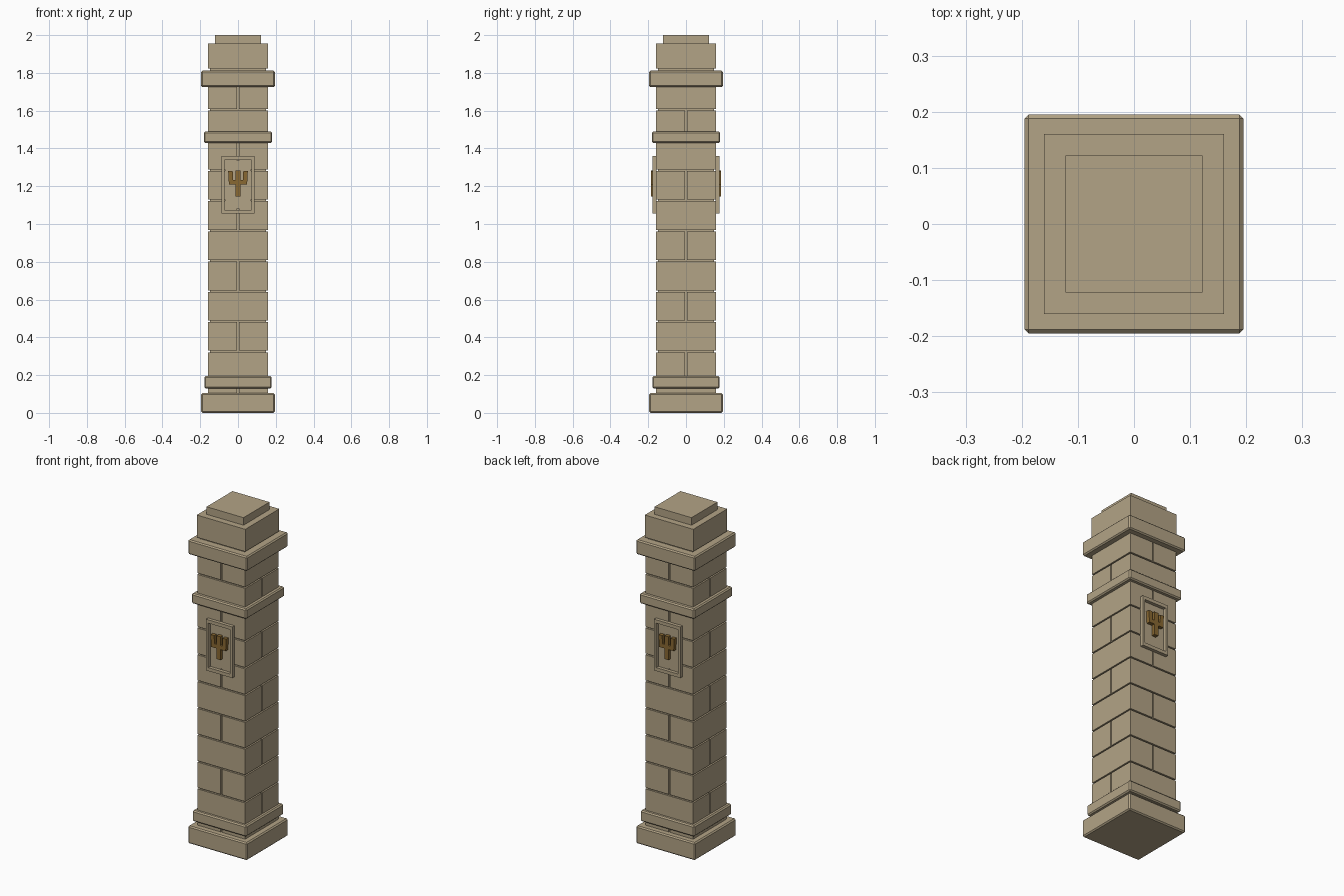
import bpy, bmesh, math
from mathutils import Matrix

if "Cube" in bpy.data.objects:
    bpy.data.objects.remove(bpy.data.objects["Cube"])


def material(name, rgb):
    m = bpy.data.materials.new(name)
    m.diffuse_color = (*rgb, 1)
    m.use_nodes = True
    m.node_tree.nodes["Principled BSDF"].inputs["Base Color"].default_value = m.diffuse_color
    return m


stone = material("sandstone", (0.45, 0.37, 0.24))
brass = material("aged_brass", (0.25, 0.14, 0.032))


def add_box(bm, lo, hi):
    size = [h - l for l, h in zip(lo, hi)]
    mid = [(h + l) / 2 for l, h in zip(lo, hi)]
    bmesh.ops.create_cube(bm, size=1, matrix=Matrix.Translation(mid) @ Matrix.Diagonal((*size, 1)))


def finish(name, bm, mat, bevel=0):
    mesh = bpy.data.meshes.new(name)
    bm.to_mesh(mesh)
    bm.free()
    mesh.materials.append(mat)
    ob = bpy.data.objects.new(name, mesh)
    bpy.context.collection.objects.link(ob)
    if bevel:
        mod = ob.modifiers.new("edge_bevel", 'BEVEL')
        mod.width = bevel
        mod.segments = 1
    return ob


def square_slab(name, half, z0, z1, bevel=0):
    bm = bmesh.new()
    add_box(bm, (-half, -half, z0), (half, half, z1))
    return finish(name, bm, stone, bevel)


# Recessed core seen in the joints
square_slab("core", 0.147, 0.05, 1.85)

# Stone courses, each split in two, alternating direction
HALF, GAP, PITCH = 0.158, 0.004, 0.16
bm = bmesh.new()
for k in range(11):
    z0 = 0.005 + PITCH * k + GAP
    z1 = min(z0 + PITCH - 2 * GAP, 1.74)
    for lo, hi in ((-HALF, -GAP), (GAP, HALF)):
        if k % 2 == 0:
            add_box(bm, (lo, -HALF, z0), (hi, HALF, z1))
        else:
            add_box(bm, (-HALF, lo, z0), (HALF, hi, z1))
finish("stone_courses", bm, stone)

# Projecting bands with chamfered edges
square_slab("base_plinth", 0.195, 0.0, 0.105, 0.007)
square_slab("base_band", 0.178, 0.13, 0.195, 0.007)
square_slab("upper_band", 0.181, 1.43, 1.49, 0.007)
square_slab("cornice", 0.195, 1.725, 1.812, 0.007)

# Stepped cap
square_slab("cap_block", 0.16, 1.822, 1.955)
square_slab("cap_top", 0.122, 1.955, 2.0)

# Framed plaque and trident on the front and the back
for side, angle in (("front", 0), ("back", math.pi)):
    turn = Matrix.Rotation(angle, 4, 'Z')

    frame = bmesh.new()
    for s in (-1, 1):
        x0, x1 = sorted((s * 0.072, s * 0.087))
        add_box(frame, (x0, -0.178, 1.055), (x1, -0.155, 1.36))
    for z0, z1 in ((1.055, 1.075), (1.34, 1.36)):
        add_box(frame, (-0.072, -0.178, z0), (0.072, -0.155, z1))

    panel = bmesh.new()
    add_box(panel, (-0.068, -0.163, 1.081), (0.068, -0.155, 1.335))

    # Trident outline, right half mirrored to the left
    half = [(0.013, 1.145), (0.013, 1.208), (0.048, 1.208), (0.052, 1.28),
            (0.028, 1.28), (0.026, 1.232), (0.013, 1.232), (0.013, 1.284)]
    outline = half + [(-x, z) for x, z in reversed(half)]
    trident = bmesh.new()
    face = trident.faces.new([trident.verts.new((x, -0.185, z)) for x, z in outline])
    out = bmesh.ops.extrude_face_region(trident, geom=[face])
    bmesh.ops.translate(trident, vec=(0, 0.025, 0),
                        verts=[v for v in out["geom"] if isinstance(v, bmesh.types.BMVert)])
    if face not in trident.faces[:]:
        trident.faces.new([v for v in trident.verts if v.co.y < -0.18])
    bmesh.ops.recalc_face_normals(trident, faces=trident.faces[:])

    for name, mesh, mat in (("plaque_frame", frame, stone), ("plaque_panel", panel, stone),
                            ("trident_emblem", trident, brass)):
        bmesh.ops.transform(mesh, matrix=turn, verts=mesh.verts[:])
        finish(f"{side}_{name}", mesh, mat)
